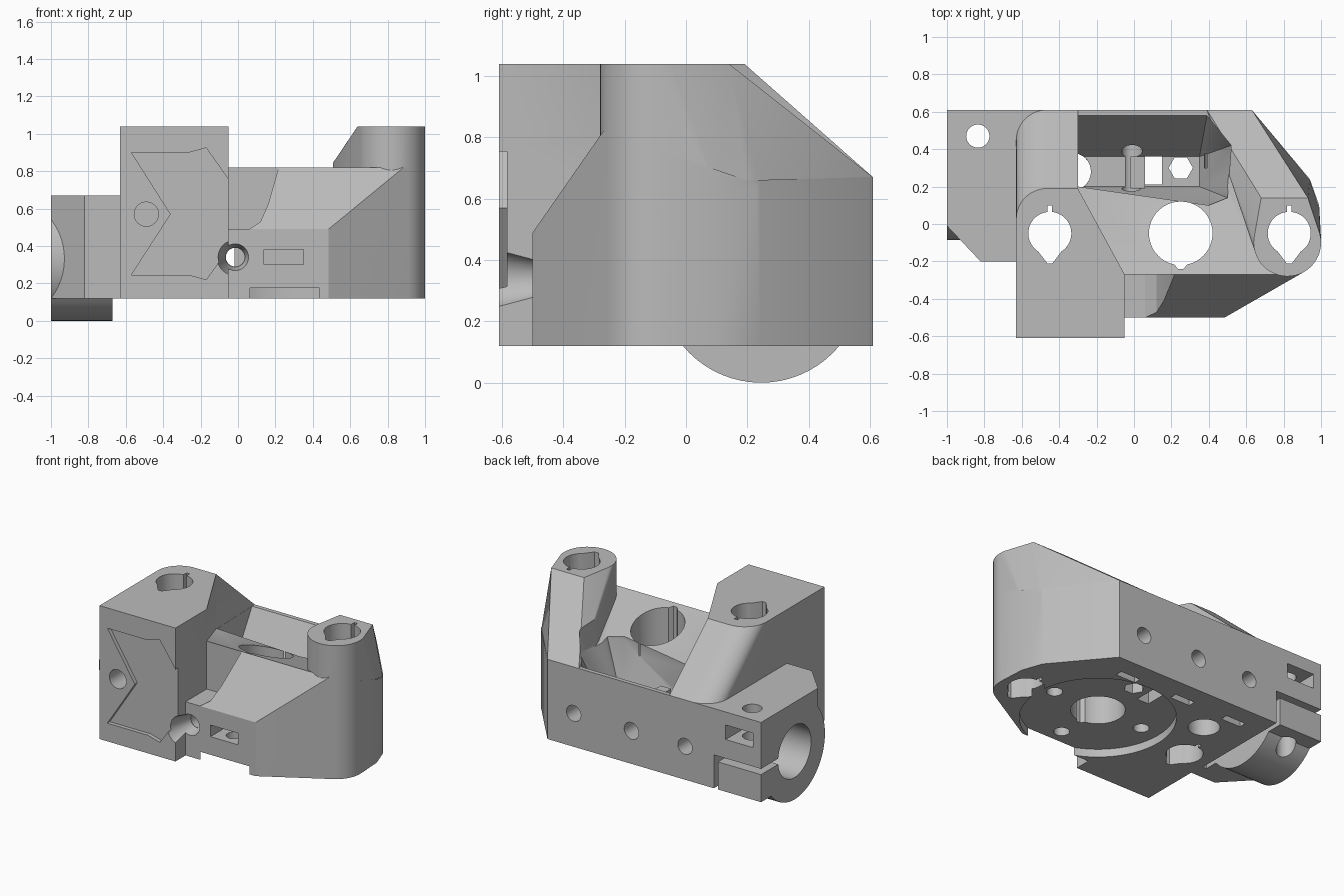
import bpy, bmesh
from math import cos, sin, pi
from mathutils import Vector

cube = bpy.data.objects.get("Cube")
if cube:
    bpy.data.objects.remove(cube, do_unlink=True)

grey = bpy.data.materials.new("plain_grey")
grey.use_nodes = True
grey.diffuse_color = (0.5, 0.5, 0.5, 1)
grey.node_tree.nodes["Principled BSDF"].inputs["Base Color"].default_value = (0.5, 0.5, 0.5, 1)


def finish(name, bm):
    bmesh.ops.recalc_face_normals(bm, faces=bm.faces)
    mesh = bpy.data.meshes.new(name)
    bm.to_mesh(mesh)
    bm.free()
    mesh.materials.append(grey)
    ob = bpy.data.objects.new(name, mesh)
    bpy.context.collection.objects.link(ob)
    return ob


def hull(name, points):
    bm = bmesh.new()
    verts = [bm.verts.new(p) for p in points]
    bmesh.ops.convex_hull(bm, input=verts)
    bmesh.ops.delete(bm, geom=[v for v in bm.verts if not v.link_faces], context='VERTS')
    bmesh.ops.dissolve_limit(bm, angle_limit=0.002, verts=bm.verts, edges=bm.edges)
    return finish(name, bm)


def prism(name, outline, a, b, axis=2):
    # Extrude a 2D outline along an axis; the outline holds the other two axes in order
    bm = bmesh.new()
    rings = []
    for d in (a, b):
        ring = []
        for p in outline:
            co = list(p)
            co.insert(axis, d)
            ring.append(bm.verts.new(co))
        rings.append(ring)
        bm.faces.new(ring)
    n = len(outline)
    for i in range(n):
        j = (i + 1) % n
        bm.faces.new((rings[0][i], rings[0][j], rings[1][j], rings[1][i]))
    return finish(name, bm)


def circle(cx, cy, r, n=48):
    return [(cx + r * cos(2 * pi * i / n), cy + r * sin(2 * pi * i / n)) for i in range(n)]


def box(name, x0, x1, y0, y1, z0, z1):
    return prism(name, [(x0, y0), (x1, y0), (x1, y1), (x0, y1)], z0, z1)


def at(points, *heights):
    return [(x, y, z) for z in heights for x, y in points]


def combine(target, tool, operation):
    mod = target.modifiers.new("combine", 'BOOLEAN')
    mod.operation = operation
    mod.solver = 'EXACT'
    mod.object = tool
    deps = bpy.context.evaluated_depsgraph_get()
    mesh = bpy.data.meshes.new_from_object(target.evaluated_get(deps))
    target.modifiers.clear()
    target.data = mesh
    bpy.data.objects.remove(tool, do_unlink=True)


LOW, DECK, TOP = 0.12, 0.67, 1.04
BACK = 0.61

# Main deck: side profile trimmed by the plan outline
post_circle = circle(0.82, -0.1, 0.18)
body = prism("bracket_body", [(-0.5, LOW), (-0.5, 0.49), (-0.27, 0.82), (0.2, 0.66),
                              (0.58, DECK), (BACK, DECK), (BACK, LOW)], -0.63, 1.1, 0)
plan = [(-0.7, 0.7), (-0.7, -0.6), (0.31, -0.6), (0.48, -0.5), (0.88, -0.27),
        (1, -0.08), (0.99, 0.1), (0.94, 0.24), (0.63, BACK), (0.55, 0.7)] + post_circle
combine(body, hull("plan_trim", at(plan, 0, 1.2)), 'INTERSECT')

# Right post with its ramp down to the back wall
post = at(post_circle, LOW, TOP) + at([(0.68, 0.14), (0.93, 0.14)], TOP)
post += at([(0.39, BACK), (0.63, BACK)], LOW, DECK) + at([(0.99, 0.1), (0.94, 0.24)], LOW, 0.63)
combine(body, hull("post", post), 'UNION')

# Tall front block and its slanted rounded back
rod_circle = circle(-0.465, 0.025, 0.165)
block = [(-0.63, -BACK), (-0.05, -BACK), (-0.05, -0.27), (-0.3, 0.19)] + rod_circle
combine(body, hull("tall_block", at(block, LOW, TOP)), 'UNION')
foot = [(x, y + 0.42) for x, y in rod_circle] + [(-0.3, BACK)]
slant = at(rod_circle + [(-0.3, 0.19)], TOP, LOW) + at(foot, DECK, LOW)
combine(body, hull("slanted_back", slant), 'UNION')

# Side tab with a round clamp underneath
tab = [(-1, BACK), (-1, -0.01), (-0.82, -0.2), (-0.5, -0.2), (-0.5, BACK)]
combine(body, prism("side_tab", tab, LOW, DECK), 'UNION')
combine(body, prism("clamp", circle(0.245, 0.331, 0.331, 64), -1, -0.67, 0), 'UNION')

cuts = []

# Open cavity behind the deck, with a sloping back wall
rim = [(-0.299, 0.2), (0.4, 0.1), (0.5, 0.14), (0.52, 0.42), (0.39, 0.58), (-0.299, 0.58)]
floor = [(-0.299, 0.2), (0.35, 0.2), (0.35, 0.36), (-0.299, 0.36)]
cuts.append(hull("cavity", at(floor, 0.3) + at(rim, DECK, 1.2)))
cuts.append(box("floor_window", 0.06, 0.15, 0.21, 0.36, 0, 0.4))
cuts.append(prism("nut_hole", circle(0.25, 0.3, 0.065, 6), 0, 0.4))

# Step beside the tall block
step = [(-0.05, 0.49), (0.06, 0.49), (0.12, 0.53), (0.16, 0.62), (0.22, 0.83), (0.22, 1), (-0.05, 1)]
cuts.append(prism("front_step", [(x, z) for x, z in step], -0.7, -0.27, 1))

# Vertical rod holes with keyed slits, and the large bore
for x, r, tip in ((-0.45, 0.115, 0.16), (0.83, 0.115, 0.16), (0.25, 0.17, 0.19)):
    cuts.append(prism("bore", circle(x, -0.05, r), -0.1, 1.2))
    key = [(x - 0.07, -0.05 - r * 0.75), (x + 0.07, -0.05 - r * 0.75),
           (x + 0.014, -0.05 - tip), (x - 0.014, -0.05 - tip)]
    cuts.append(prism("bore_key", key, -0.1, 1.2))
    if r < 0.15:
        cuts.append(box("bore_slit", x - 0.012, x + 0.012, -0.05, 0.1, -0.1, 1.2))

# Round recess and screw holes underneath
cuts.append(prism("bottom_recess", circle(0.25, -0.05, 0.487, 64), 0.05, 0.175))
for x, y in ((-0.1, -0.05), (0.6, -0.05), (0.25, -0.4)):
    cuts.append(prism("screw_hole", circle(x, y, 0.05, 24), 0.05, 0.3))
cuts.append(prism("blind_hole", circle(-0.33, 0.28, 0.1, 32), 0, 0.5))

# Back wall screw holes with nut slots below
for x in (0.43, -0.01, -0.42):
    cuts.append(prism("back_hole", circle(x, 0.35, 0.055, 24), 0.3, 0.7, 1))
    cuts.append(box("nut_slot", x - 0.075, x + 0.075, 0.43, 0.48, 0, 0.42))

# Front screw hole with a funnel mouth, the front nut slot and the sensor hole
cuts.append(prism("front_hole", circle(-0.015, 0.34, 0.05, 24), -0.7, 0.7, 1))
funnel = [(x, -0.62, z) for x, z in circle(-0.015, 0.34, 0.1)]
funnel += [(x, -0.42, z) for x, z in circle(-0.015, 0.34, 0.052)]
cuts.append(hull("funnel", funnel))
cuts.append(box("front_slot", 0.14, 0.35, -0.7, -0.35, 0.3, 0.38))
cuts.append(prism("block_hole", circle(-0.49, 0.57, 0.065, 24), -0.7, -0.35, 1))

# Shallow notched panel on the block front
panel = [(-0.57, 0.9), (-0.26, 0.9), (-0.17, 0.925), (-0.04, 0.74), (-0.04, 0.4),
         (-0.17, 0.22), (-0.26, 0.245), (-0.57, 0.245), (-0.36, 0.57)]
cuts.append(prism("panel", panel, -0.7, -0.583, 1))

# Clamp bore, clamp slits, and tab screw hole with nut pocket
cuts.append(prism("clamp_bore", circle(0.245, 0.331, 0.18), -1.1, -0.6, 0))
cuts.append(prism("wire_bore", circle(0.28, 0.36, 0.09, 32), -0.65, -0.25, 0))
cuts.append(box("clamp_slit", -1.1, -0.64, 0.3, 0.7, 0.31, 0.35))
cuts.append(box("clamp_gap", -0.67, -0.64, -0.1, 0.7, 0, 0.35))
cuts.append(prism("tab_hole", circle(-0.835, 0.47, 0.062, 32), -0.1, 0.8))
cuts.append(box("tab_pocket", -0.94, -0.73, 0.38, 0.7, 0.48, 0.58))

for tool in cuts:
    combine(body, tool, 'DIFFERENCE')

# Small rib standing on the cavity floor
box("cavity_rib", -0.02, 0.06, 0.19, 0.36, 0.29, 0.48)

bpy.ops.object.select_all(action='DESELECT')
body.select_set(True)
bpy.context.view_layer.objects.active = body
bpy.ops.object.shade_smooth_by_angle(angle=0.5)
